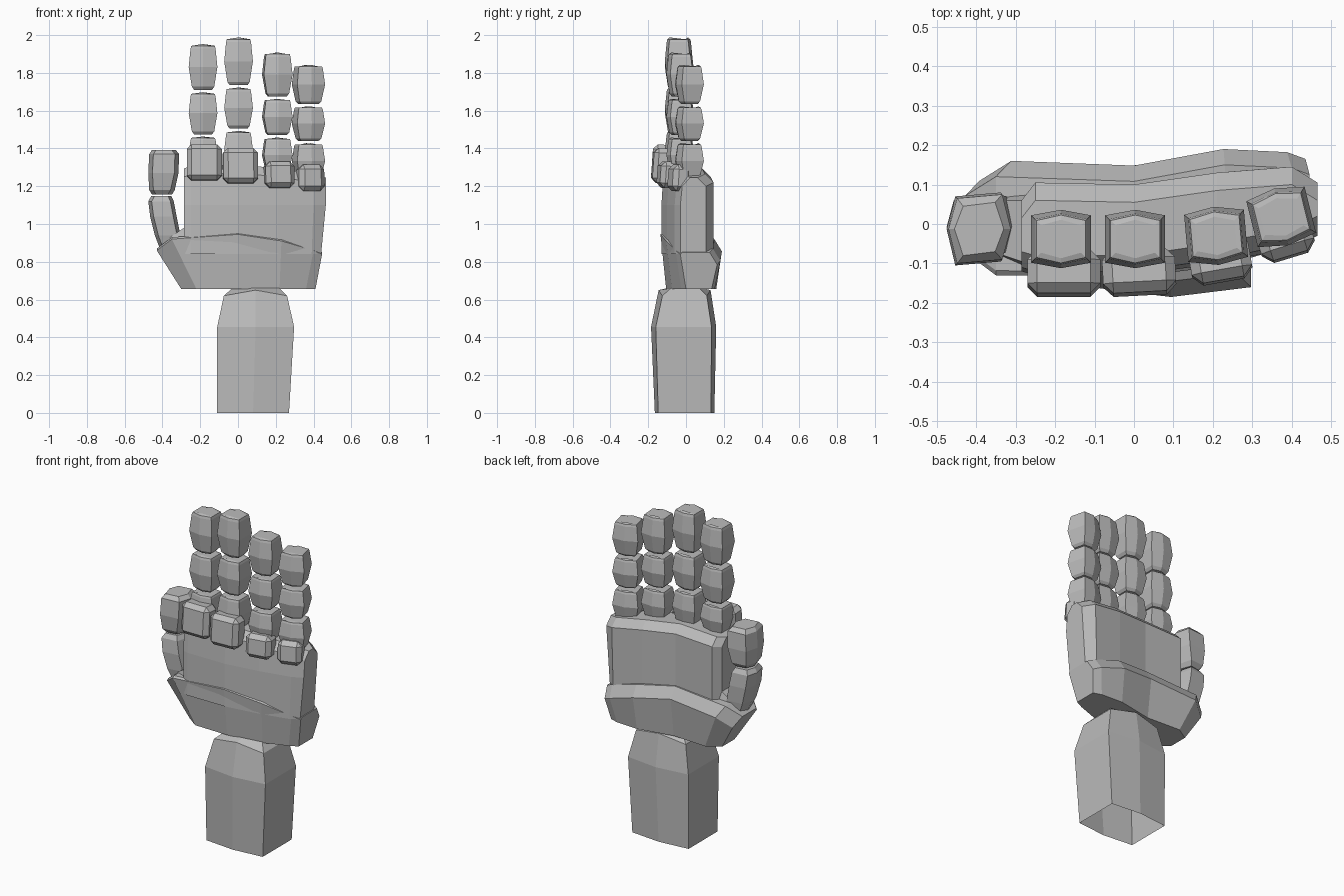
import bpy
import bmesh
from math import radians
from mathutils import Matrix, Vector

cube = bpy.data.objects.get("Cube")
if cube:
    bpy.data.objects.remove(cube, do_unlink=True)

grey = bpy.data.materials.new("plain grey")
grey.use_nodes = True
COLOUR = (0.5, 0.5, 0.5, 1)
grey.diffuse_color = COLOUR
grey.node_tree.nodes["Principled BSDF"].inputs["Base Color"].default_value = COLOUR


def finish(name, bm):
    bmesh.ops.recalc_face_normals(bm, faces=bm.faces)
    mesh = bpy.data.meshes.new(name)
    bm.to_mesh(mesh)
    bm.free()
    mesh.materials.append(grey)
    ob = bpy.data.objects.new(name, mesh)
    bpy.context.collection.objects.link(ob)
    return ob


def loft(name, rings, start=True, end=True):
    """Skin a list of equally sized point rings, with optional end caps."""
    bm = bmesh.new()
    loops = [[bm.verts.new(p) for p in ring] for ring in rings]
    n = len(loops[0])
    for a, b in zip(loops, loops[1:]):
        for i in range(n):
            j = (i + 1) % n
            bm.faces.new((a[i], a[j], b[j], b[i]))
    if start:
        bm.faces.new(loops[0])
    if end:
        bm.faces.new(loops[-1])
    return finish(name, bm)


def hexagon(x0, x1, y0, y1, z, bulge, peak=0.0):
    """Box outline with a pushed-out middle point on front and back."""
    m = (x0 + x1) / 2
    return [Vector(p) for p in (
        (x0, y0 + bulge, z), (m, y0, z + peak), (x1, y0 + bulge, z),
        (x1, y1 - bulge, z), (m, y1, z + peak), (x0, y1 - bulge, z))]


def side_hexagon(x0, x1, y0, y1, z, bulge):
    """Box outline with a pushed-out middle point on left and right."""
    m = (y0 + y1) / 2
    return [Vector(p) for p in (
        (x0 + bulge, y0, z), (x1 - bulge, y0 + 0.01, z), (x1, m, z),
        (x1 - bulge, y1, z), (x0 + bulge, y1 - 0.01, z), (x0, m, z))]


# Forearm sleeve, open at the bottom
loft("forearm", [
    hexagon(-0.11, 0.27, -0.165, 0.15, 0, 0.018),
    hexagon(-0.11, 0.297, -0.185, 0.16, 0.455, 0.025),
    hexagon(-0.075, 0.26, -0.145, 0.13, 0.62, 0.02, 0.03),
    hexagon(-0.03, 0.22, -0.10, 0.09, 0.66, 0.02),
], start=False)

# Heel of the hand: sections from thumb side to little finger side
heel = []
for xt, xb, front, back, top in (
        (-0.43, -0.30, -0.07, 0.11, 0.87),
        (-0.35, -0.22, -0.13, 0.16, 0.93),
        (0.00, 0.00, -0.135, 0.148, 0.955),
        (0.23, 0.22, -0.105, 0.19, 0.92),
        (0.40, 0.36, -0.055, 0.182, 0.87),
        (0.445, 0.41, -0.03, 0.165, 0.85)):
    xm = xt * 0.7 + xb * 0.3
    heel.append([(xb, front + 0.03, 0.655), (xt, front, top - 0.01),
                 (xt, front + 0.012, top), (xt, back - 0.04, top),
                 (xm, back, top - 0.065), (xb, back - 0.03, 0.655)])
loft("palm_heel", heel)

# Upper palm
palm = []
for x, front, back, top, low in (
        (-0.285, -0.12, 0.06, 1.25, -0.285),
        (-0.25, -0.13, 0.105, 1.26, -0.25),
        (0.00, -0.13, 0.10, 1.27, 0.00),
        (0.21, -0.10, 0.13, 1.25, 0.21),
        (0.40, -0.06, 0.145, 1.22, 0.39),
        (0.465, -0.03, 0.105, 1.20, 0.44)):
    palm.append([(low, front, 0.84), (x, front, 1.1), (x, front + 0.01, top),
                 (x, front + 0.05, top + 0.045), (x, back - 0.045, top + 0.045),
                 (x, back, top), (low, back, 0.84)])
loft("upper_palm", palm)

# Fingers: three barrel-shaped segments each
BARREL = ((0, 0.62), (0.07, 0.78), (0.5, 1), (0.9, 0.87), (0.96, 0.82), (1, 0.66))
FINGERS = {
    "index": (-0.185, -0.038, 0, (1.29, 1.475, 1.71, 1.965)),
    "middle": (0.003, -0.038, 0, (1.29, 1.505, 1.735, 2.0)),
    "ring": (0.208, -0.03, 5, (1.27, 1.47, 1.675, 1.92)),
    "little": (0.373, 0.018, 14, (1.24, 1.44, 1.635, 1.855)),
}
for label, (x, y, turn, joints) in FINGERS.items():
    spin = Matrix.Translation((x, y, 0)) @ Matrix.Rotation(radians(turn), 4, "Z")
    for part, a, b in zip(("base", "mid", "tip"), joints, joints[1:]):
        h = b - a - 0.012
        rings = []
        for t, s in BARREL:
            w, d = 0.076 * s, 0.074 * s
            peak = 0.01 if t == 1 else 0
            rings.append([spin @ p for p in
                          hexagon(-w, w, -d, d, a + t * h - (0.01 if t == 1 else 0),
                                  0.014, peak)])
        loft(f"{label}_finger_{part}", rings)

# Raised pads at the finger roots
PADS = {
    "index": (-0.178, -0.125, 1.325, 0.185, 0.11, 0.19, 0),
    "middle": (0.013, -0.122, 1.308, 0.185, 0.11, 0.185, 3),
    "ring": (0.218, -0.09, 1.26, 0.155, 0.11, 0.14, 10),
    "little": (0.383, -0.035, 1.243, 0.14, 0.10, 0.14, 17),
}
for label, (x, y, z, w, d, h, turn) in PADS.items():
    bm = bmesh.new()
    bmesh.ops.create_cube(bm, size=1)
    bmesh.ops.scale(bm, vec=(w, d, h), verts=bm.verts)
    bmesh.ops.bevel(bm, geom=bm.edges[:], offset=0.025, segments=1,
                    affect="EDGES", profile=0.5)
    bmesh.ops.transform(bm, verts=bm.verts, matrix=Matrix.Translation((x, y, z))
                        @ Matrix.Rotation(radians(turn), 4, "Z")
                        @ Matrix.Rotation(radians(-4), 4, "X"))
    finish(f"{label}_root_pad", bm)

# Thumb: leaning lower segment and straight tip
loft("thumb_lower", [side_hexagon(*r, 0.018) for r in (
    (-0.41, -0.31, -0.06, 0.06, 0.86),
    (-0.44, -0.305, -0.08, 0.07, 0.94),
    (-0.465, -0.325, -0.09, 0.075, 1.04),
    (-0.475, -0.34, -0.085, 0.07, 1.12),
    (-0.46, -0.352, -0.07, 0.055, 1.147))])
loft("thumb_tip", [side_hexagon(*r, 0.022) for r in (
    (-0.455, -0.35, -0.07, 0.05, 1.155),
    (-0.47, -0.335, -0.09, 0.07, 1.18),
    (-0.475, -0.315, -0.105, 0.08, 1.27),
    (-0.47, -0.312, -0.10, 0.075, 1.37),
    (-0.455, -0.33, -0.08, 0.055, 1.393))])

# Web between thumb and palm
loft("thumb_web", [
    [(-0.36, -0.09, 0.87), (-0.36, 0.08, 0.87), (-0.36, 0.06, 0.93), (-0.36, -0.07, 0.93)],
    [(-0.27, -0.12, 0.87), (-0.27, 0.09, 0.87), (-0.27, 0.06, 0.99), (-0.27, -0.10, 0.99)]])
